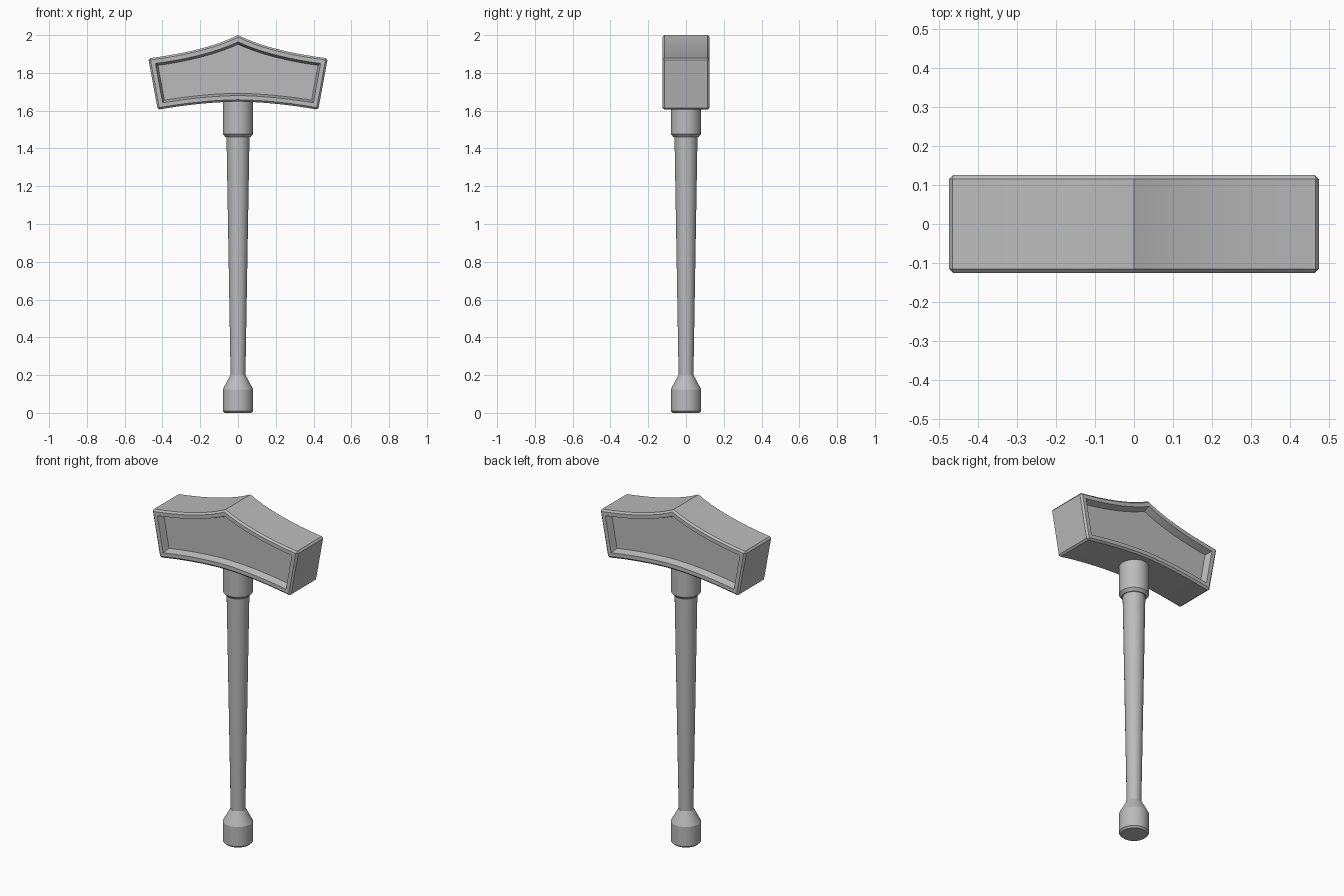
import bpy, bmesh, math
from mathutils import Vector

if "Cube" in bpy.data.objects:
    bpy.data.objects.remove(bpy.data.objects["Cube"])

grey = bpy.data.materials.new("plain grey")
grey.use_nodes = True
grey.diffuse_color = (0.5, 0.5, 0.5, 1)
grey.node_tree.nodes["Principled BSDF"].inputs["Base Color"].default_value = (0.5, 0.5, 0.5, 1)


def finish(bm, name):
    bmesh.ops.recalc_face_normals(bm, faces=bm.faces)
    mesh = bpy.data.meshes.new(name)
    bm.to_mesh(mesh)
    bm.free()
    obj = bpy.data.objects.new(name, mesh)
    bpy.context.collection.objects.link(obj)
    mesh.materials.append(grey)
    bpy.ops.object.select_all(action='DESELECT')
    obj.select_set(True)
    bpy.context.view_layer.objects.active = obj
    bpy.ops.object.shade_smooth_by_angle(angle=math.radians(25))
    return obj


def lathe(name, profile, sides=32):
    bm = bmesh.new()
    verts = [bm.verts.new((r, 0, z)) for r, z in profile]
    edges = [bm.edges.new(pair) for pair in zip(verts, verts[1:])]
    bmesh.ops.spin(bm, geom=verts + edges, cent=(0, 0, 0), axis=(0, 0, 1),
                   angle=math.tau, steps=sides, use_duplicate=False)
    bmesh.ops.remove_doubles(bm, verts=bm.verts, dist=0.0005)
    return finish(bm, name)


def curve(a, control, b, steps=8):
    a, control, b = Vector(a), Vector(control), Vector(b)
    return [a * (1 - t) ** 2 + control * 2 * t * (1 - t) + b * t * t
            for t in (i / steps for i in range(steps + 1))]


# Hammer head: swept outline with a peaked top and arched underside
half = curve((0, 2.0), (0.17, 1.915), (0.475, 1.877))
half += curve((0.425, 1.605), (0.2, 1.645), (0, 1.648))
outline = half + [Vector((-p.x, p.y)) for p in reversed(half[1:-1])]
bm = bmesh.new()
front = bm.faces.new([bm.verts.new((p.x, -0.125, p.y)) for p in outline])
side = bmesh.ops.extrude_face_region(bm, geom=[front])
bmesh.ops.translate(bm, vec=(0, 0.25, 0),
                    verts=[g for g in side["geom"] if isinstance(g, bmesh.types.BMVert)])
bmesh.ops.recalc_face_normals(bm, faces=bm.faces)
sharp = [e for e in bm.edges if e.calc_face_angle(0) > math.radians(60)]
bmesh.ops.bevel(bm, geom=sharp, offset=0.01, offset_type='OFFSET', segments=1,
                profile=0.5, affect='EDGES')

# Recessed panels on both broad faces, with sloping walls
for sign in (-1, 1):
    bm.normal_update()
    panel = max((f for f in bm.faces if f.normal.y * sign > 0.9), key=lambda f: f.calc_area())
    bmesh.ops.inset_region(bm, faces=[panel], thickness=0.022, use_even_offset=True)
    bmesh.ops.inset_region(bm, faces=[panel], thickness=0.012, depth=-0.04, use_even_offset=True)
finish(bm, "hammer_head")

# Collar under the head
lathe("collar", [(0, 1.46), (0.066, 1.46), (0.08, 1.476), (0.08, 1.68), (0, 1.68)])

# Tapered shaft
lathe("shaft", [(0, 0.18), (0.039, 0.18), (0.061, 1.47), (0, 1.47)])

# Flared pommel
lathe("pommel", [(0, 0), (0.07, 0), (0.08, 0.01), (0.08, 0.125), (0.04, 0.2), (0, 0.2)])
